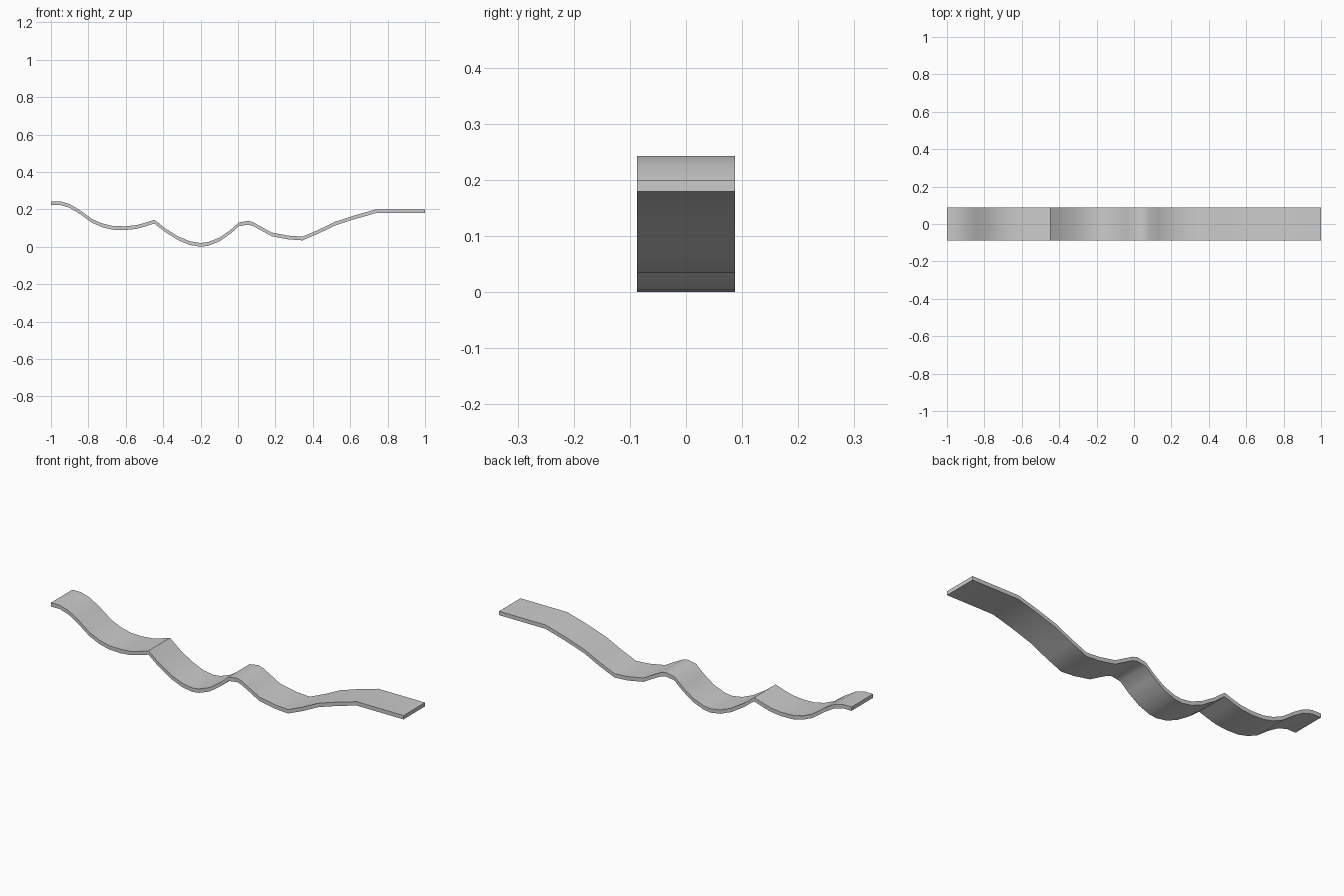
import bpy, bmesh, math

if "Cube" in bpy.data.objects:
    bpy.data.objects.remove(bpy.data.objects["Cube"])

# Upper edge of the wavy strip, left to right (x, z)
TOP = [(-1, .243), (-.95, .243), (-.9, .228), (-.845, .195), (-.78, .148),
       (-.725, .124), (-.67, .111), (-.605, .109), (-.545, .115), (-.5, .127),
       (-.447, .144), (-.39, .099), (-.32, .055), (-.257, .029), (-.2, .020),
       (-.16, .025), (-.1, .048), (-.04, .09), (.005, .130), (.055, .138),
       (.08, .131), (.13, .104), (.18, .076), (.27, .059), (.345, .054),
       (.43, .09), (.515, .132), (.625, .168), (.735, .199), (1, .199)]
HALF_WIDTH = 0.087
THICK = 0.02

# Closed side profile, extruded across the width
profile = TOP + [(x, z - THICK) for x, z in reversed(TOP)]
n = len(TOP)
bm = bmesh.new()
front = [bm.verts.new((x, -HALF_WIDTH, z)) for x, z in profile]
back = [bm.verts.new((x, HALF_WIDTH, z)) for x, z in profile]
m = len(profile)
for i in range(m):
    j = (i + 1) % m
    bm.faces.new((front[i], front[j], back[j], back[i]))

# Side walls as one quad per segment
for side in (front, back):
    for i in range(n - 1):
        bm.faces.new((side[i], side[i + 1], side[m - 2 - i], side[m - 1 - i]))
bmesh.ops.recalc_face_normals(bm, faces=bm.faces)

mesh = bpy.data.meshes.new("wavy_track")
bm.to_mesh(mesh)
bm.free()
track = bpy.data.objects.new("wavy_track", mesh)
bpy.context.collection.objects.link(track)

# Smooth waves, crisp strip edges
bpy.context.view_layer.objects.active = track
track.select_set(True)
bpy.ops.object.shade_smooth_by_angle(angle=math.radians(35))
